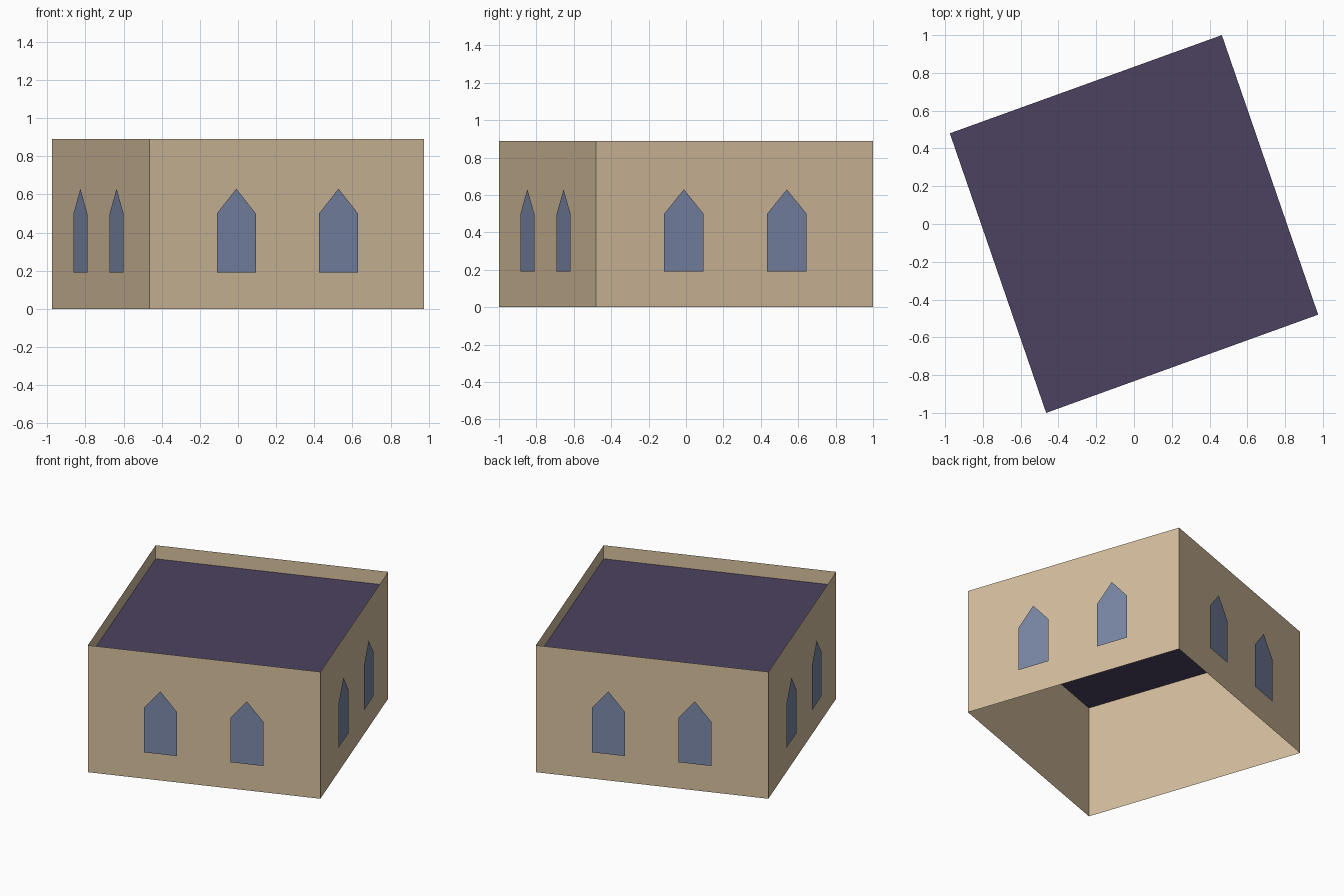
import bpy
from mathutils import Vector

cube = bpy.data.objects.get("Cube")
if cube:
    bpy.data.objects.remove(cube, do_unlink=True)

# Plan of the building, counter-clockwise seen from above
CORNERS = [Vector(c) for c in
           ((-0.465, -1, 0), (0.975, -0.48, 0), (0.465, 1, 0), (-0.975, 0.48, 0))]
UP = Vector((0, 0, 1))
WALL_TOP = 0.89
ROOF_HEIGHT = 0.795


def make_material(name, color):
    mat = bpy.data.materials.new(name)
    mat.use_nodes = True
    mat.diffuse_color = (*color, 1)
    mat.node_tree.nodes["Principled BSDF"].inputs["Base Color"].default_value = (*color, 1)
    return mat


def add_mesh(name, verts, faces, mat):
    mesh = bpy.data.meshes.new(name)
    mesh.from_pydata(verts, [], faces)
    mesh.materials.append(mat)
    obj = bpy.data.objects.new(name, mesh)
    bpy.context.collection.objects.link(obj)
    return obj


tan = make_material("tan plaster", (0.67, 0.52, 0.34))
blue = make_material("blue glass", (0.196, 0.243, 0.39))
purple = make_material("dark purple roofing", (0.073, 0.055, 0.117))

# Thin walls, open below and rising above the roof as a parapet
count = len(CORNERS)
ring = CORNERS + [c + UP * WALL_TOP for c in CORNERS]
sides = [(i, (i + 1) % count, (i + 1) % count + count, i + count) for i in range(count)]
add_mesh("walls", ring, sides, tan)

# Flat sunken roof
add_mesh("roof", [c + UP * ROOF_HEIGHT for c in CORNERS], [tuple(range(count))], purple)

# Two pointed window panes on the outside of each wall
SILL, SHOULDER, PEAK = 0.19, 0.5, 0.63
HALF_WIDTH = 0.071
for side, wall in enumerate(("front", "left", "back", "right")):
    start, end = CORNERS[side], CORNERS[(side + 1) % count]
    along = end - start
    outward = along.cross(UP).normalized() * 0.012
    for number, centre in enumerate((0.314, 0.686), 1):
        outline = ((-HALF_WIDTH, SILL), (HALF_WIDTH, SILL), (HALF_WIDTH, SHOULDER),
                   (0, PEAK), (-HALF_WIDTH, SHOULDER))
        pane = [start + along * (centre + u) + outward + UP * z for u, z in outline]
        add_mesh(f"{wall}_window_{number}", pane, [tuple(range(len(pane)))], blue)
